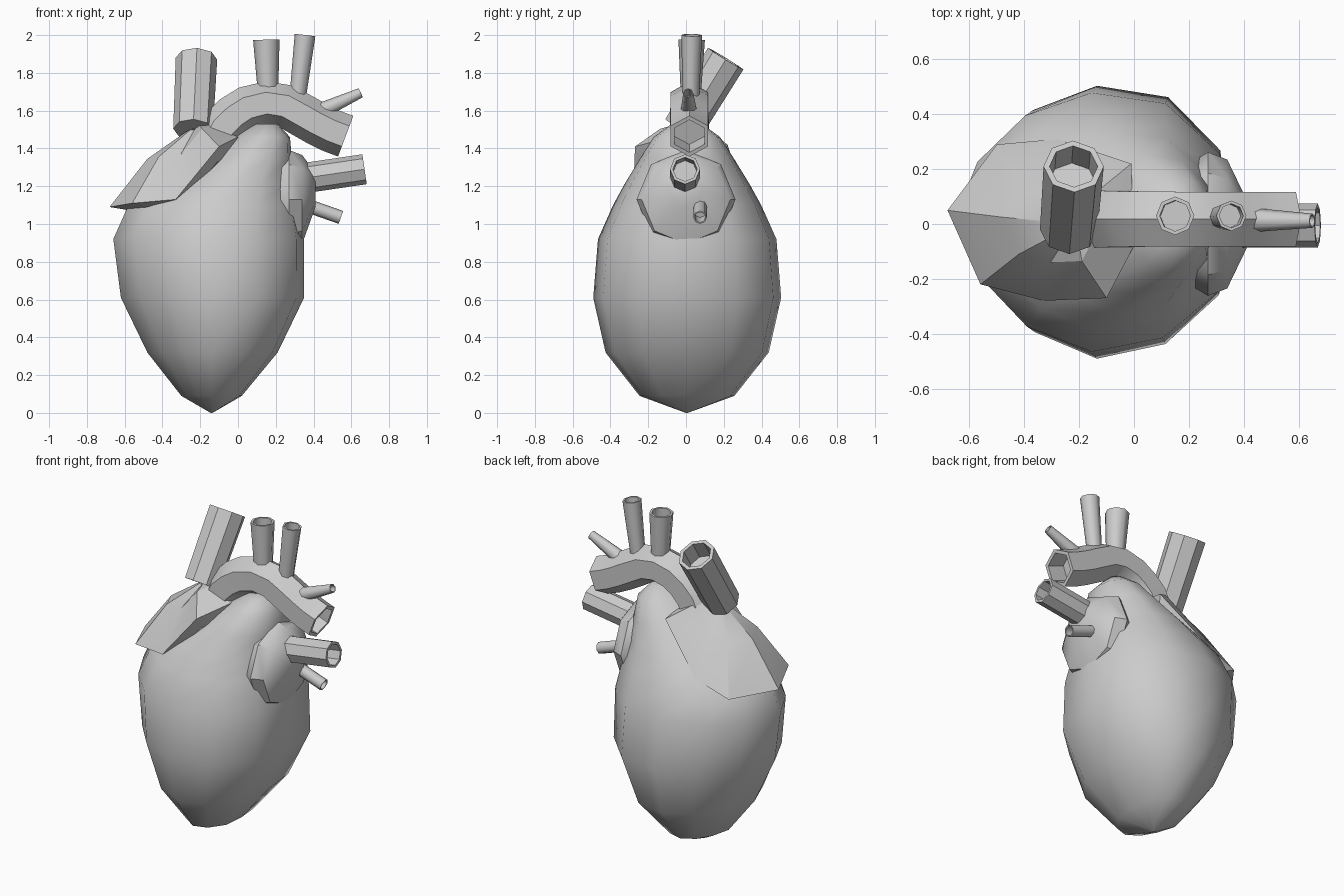
import bpy, math
from mathutils import Vector

if "Cube" in bpy.data.objects:
    bpy.data.objects.remove(bpy.data.objects["Cube"])


def loft(name, rings, smooth_angle):
    """Skin equal-length rings of points, closing both ends."""
    n = len(rings[0])
    verts = [tuple(p) for r in rings for p in r]
    faces = [tuple(reversed(range(n)))]
    for k in range(len(rings) - 1):
        a, b = k * n, (k + 1) * n
        for i in range(n):
            j = (i + 1) % n
            faces.append((a + i, a + j, b + j, b + i))
    faces.append(tuple(range((len(rings) - 1) * n, len(rings) * n)))
    mesh = bpy.data.meshes.new(name)
    mesh.from_pydata(verts, [], faces)
    ob = bpy.data.objects.new(name, mesh)
    bpy.context.collection.objects.link(ob)
    bpy.ops.object.select_all(action='DESELECT')
    ob.select_set(True)
    bpy.context.view_layer.objects.active = ob
    # consistent outward normals
    bpy.ops.object.mode_set(mode='EDIT')
    bpy.ops.mesh.select_all(action='SELECT')
    bpy.ops.mesh.remove_doubles(threshold=0.0005)
    bpy.ops.mesh.normals_make_consistent(inside=False)
    bpy.ops.object.mode_set(mode='OBJECT')
    bpy.ops.object.shade_smooth_by_angle(angle=math.radians(smooth_angle))
    return ob


def tube(name, path, radii, sides=8, smooth_angle=25, wall=0.8, depth=0.12):
    """Faceted vessel along a path with a hollow far end."""
    pts = [Vector(p) for p in path]

    def ring(c, d, r):
        u = Vector((0, 1, 0))
        u = (u - d * u.dot(d)).normalized()
        w = d.cross(u)
        return [c + r * (w * math.cos(t) + u * math.sin(t))
                for t in (2 * math.pi * i / sides for i in range(sides))]

    rings = []
    for i, p in enumerate(pts):
        d = (pts[min(i + 1, len(pts) - 1)] - pts[max(i - 1, 0)]).normalized()
        rings.append(ring(p, d, radii[min(i, len(radii) - 1)]))
    r = radii[-1] * wall
    rings += [ring(pts[-1], d, r), ring(pts[-1] - d * depth, d, r)]
    return loft(name, rings, smooth_angle)


# main muscle: z, left x, right x, half depth; fuller on the right side
profile = [(0.00, -0.145, -0.135, 0.005), (0.09, -0.30, 0.02, 0.25),
           (0.32, -0.48, 0.21, 0.43), (0.61, -0.62, 0.35, 0.495),
           (0.92, -0.66, 0.35, 0.47), (1.10, -0.58, 0.32, 0.39),
           (1.21, -0.41, 0.29, 0.33), (1.35, -0.19, 0.285, 0.245),
           (1.46, -0.03, 0.275, 0.175), (1.53, 0.09, 0.21, 0.08)]
bulge = [1, 1.07, 1.07, 1.01, 0.96, 0.95, 1, 0.90, 0.93, 1, 1.03, 1.06]
rings = []
for z, x0, x1, ry in profile:
    cx, rx = (x0 + x1) / 2, (x1 - x0) / 2
    rings.append([(cx + rx * k * math.cos(math.tau * i / 12),
                   ry * k * math.sin(math.tau * i / 12) + 0.004, z)
                  for i, k in enumerate(bulge)])
loft("heart_body", rings, 65)

# right atrium: faceted cap draped over the sloping shoulder
rim = [Vector(p) for p in [
    (-0.68, 0.05, 1.09), (-0.56, -0.22, 1.11), (-0.33, -0.28, 1.13),
    (-0.10, -0.27, 1.41), (0.0, -0.08, 1.46), (-0.01, 0.22, 1.42),
    (-0.28, 0.31, 1.15), (-0.50, 0.29, 1.07)]]
apex, core = Vector((-0.22, 0.0, 1.54)), Vector((-0.15, 0.0, 1.0))
push = Vector((-0.03, 0, 0.03))
loft("right_atrium", [[p.lerp(core, 0.2) for p in rim], rim,
                      [p.lerp(apex, 0.5) + push for p in rim],
                      [p.lerp(apex, 0.9) for p in rim]], 25)

# left atrium: octagonal dome on the right flank
dome = []
for x, r, cz in [(0.2, 0.22, 1.13), (0.27, 0.262, 1.13), (0.34, 0.235, 1.13),
                 (0.41, 0.09, 1.18)]:
    dome.append([(x, r * math.sin(t), cz - r * math.cos(t))
                 for t in (math.tau * i / 8 for i in range(8))])
loft("left_atrium", dome, 42)

# aortic arch, hexagonal section
tube("aortic_arch", [(-0.13, 0.018, 1.40), (-0.08, 0.018, 1.51), (-0.02, 0.018, 1.57),
                     (0.05, 0.018, 1.615), (0.15, 0.018, 1.64), (0.25, 0.018, 1.625),
                     (0.35, 0.018, 1.57), (0.42, 0.018, 1.53), (0.49, 0.018, 1.495),
                     (0.57, 0.018, 1.465)],
     [0.12, 0.12, 0.117, 0.116, 0.115], sides=6, smooth_angle=32)

# large veins and arteries
tube("vena_cava", [(-0.238, -0.02, 1.50), (-0.22, 0.21, 1.875)], [0.105, 0.11])
tube("pulmonary_artery", [(0.33, -0.005, 1.24), (0.67, -0.005, 1.29)], [0.08, 0.08])

# small branches: name, base, tip, base radius, tip radius
for name, a, b, r0, r1 in [
        ("arch_branch_inner", (0.16, 0.025, 1.66), (0.15, 0.03, 1.975), 0.052, 0.07),
        ("arch_branch_middle", (0.31, 0.025, 1.62), (0.355, 0.03, 2.0), 0.042, 0.055),
        ("arch_branch_outer", (0.42, 0.015, 1.59), (0.65, 0.012, 1.695), 0.045, 0.026),
        ("pulmonary_vein", (0.36, 0.075, 1.10), (0.545, 0.075, 1.035), 0.036, 0.036)]:
    tube(name, [a, b], [r0, r1], smooth_angle=55, depth=0.08)
